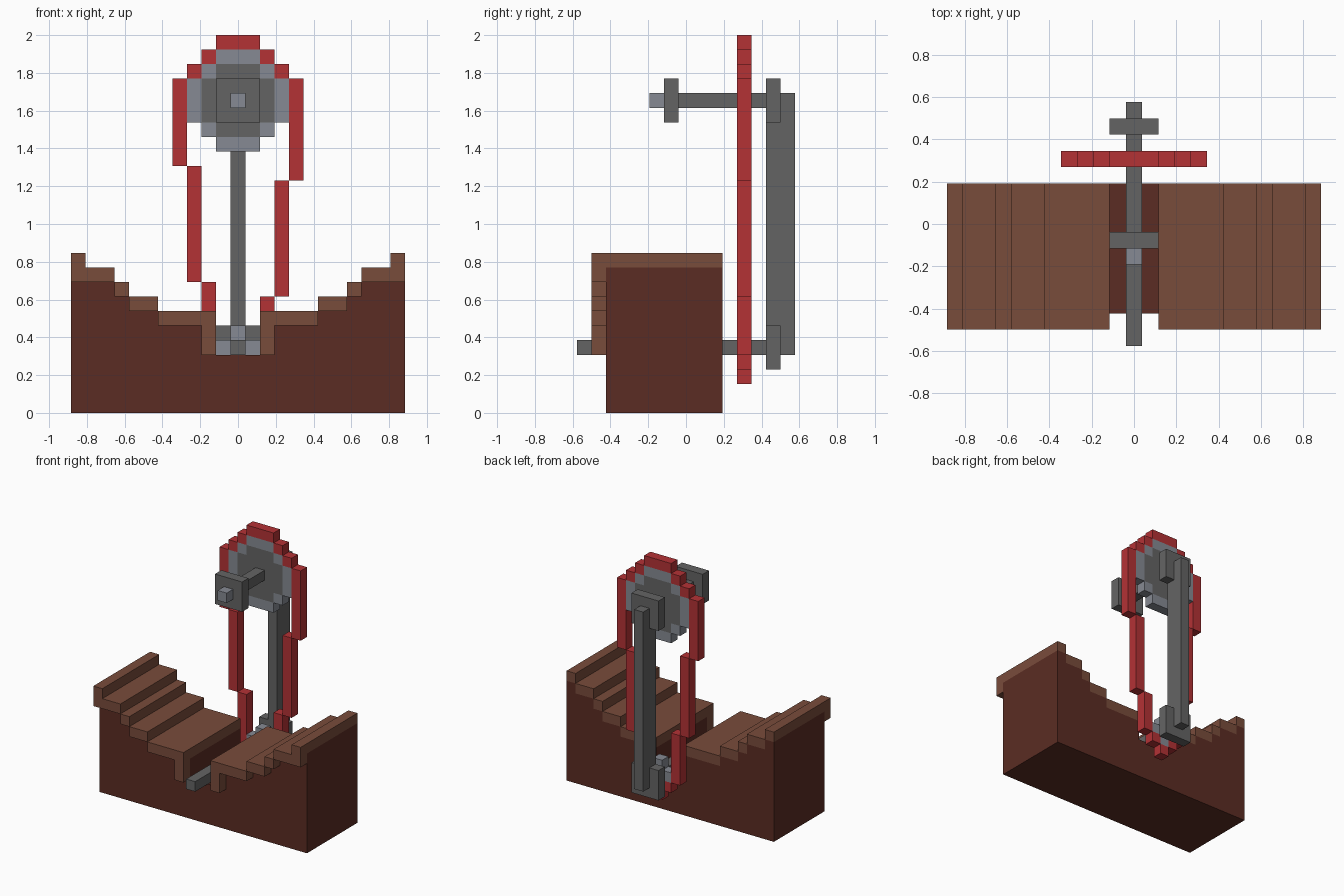
import bpy, bmesh
from mathutils import Vector

if "Cube" in bpy.data.objects:
    bpy.data.objects.remove(bpy.data.objects["Cube"])

U = 1 / 13  # edge of one block


def material(name, rgb):
    lin = [((c / 255 + 0.055) / 1.055) ** 2.4 for c in rgb] + [1]
    m = bpy.data.materials.new(name)
    m.use_nodes = True
    m.diffuse_color = lin
    m.node_tree.nodes["Principled BSDF"].inputs["Base Color"].default_value = lin
    return m


EARTH = material("dark_brown", (91, 44, 35))
PLANK = material("light_brown", (121, 76, 59))
IRON = material("dark_grey", (100, 100, 100))
STEEL = material("light_grey", (134, 138, 147))
RED = material("belt_red", (180, 50, 53))


def finish(name, bm, mat):
    bmesh.ops.recalc_face_normals(bm, faces=bm.faces)
    me = bpy.data.meshes.new(name)
    bm.to_mesh(me)
    bm.free()
    me.materials.append(mat)
    ob = bpy.data.objects.new(name, me)
    bpy.context.collection.objects.link(ob)
    return ob


def boxes(name, mat, items):
    """One object from boxes (x0, x1, y0, y1, z0, z1) in block units."""
    bm = bmesh.new()
    for x0, x1, y0, y1, z0, z1 in items:
        lo, hi = Vector((x0, y0, z0)) * U, Vector((x1, y1, z1)) * U
        vs = bmesh.ops.create_cube(bm, size=1)["verts"]
        for v in vs:
            v.co = Vector([(lo[i] + hi[i]) / 2 + v.co[i] * (hi[i] - lo[i]) for i in range(3)])
    return finish(name, bm, mat)


def both_sides(items):
    return items + [(-b, -a, *rest) for a, b, *rest in items]


# Stepped bank: (inner x, outer x, top z) of each tread on one side
STEPS = [(1.5, 5.5, 7), (5.5, 7.5, 8), (7.5, 8.5, 9), (8.5, 10.5, 10), (10.5, 11.5, 11)]
FRONT, FACE, BACK = -6.5, -5.5, 2.5

# Solid earth body: extruded stepped profile with a central channel
half = [(1.5, 4)]
for a, b, top in STEPS:
    half += [(a, top - 1), (b, top - 1)]
half.append((11.5, 0))
profile = half + [(-x, z) for x, z in reversed(half)]
bm = bmesh.new()
face = bm.faces.new([bm.verts.new((x * U, FACE * U, z * U)) for x, z in profile])
new = bmesh.ops.extrude_face_region(bm, geom=[face])["geom"]
bmesh.ops.translate(bm, vec=(0, (BACK - FACE) * U, 0),
                    verts=[g for g in new if isinstance(g, bmesh.types.BMVert)])
finish("earth_body", bm, EARTH)

# Treads overhanging the front, and the trim that drops below them
boxes("treads", PLANK, both_sides([(a, b, FRONT, BACK, t - 1, t) for a, b, t in STEPS]))
boxes("front_trim", PLANK, both_sides([(1.5, 2.5, FRONT, FACE, 4, 6),
                                       (10.5, 11.5, FRONT, FACE, 9, 10)]))

# Shafts, rear post and bearing plates
boxes("lower_shaft", IRON, [(-.5, .5, -7.5, 5.5, 4, 5)])
boxes("upper_shaft", IRON, [(-.5, .5, -.5, 5.5, 21, 22)])
boxes("shaft_tip", STEEL, [(-.5, .5, -2.5, -1.5, 21, 22)])
boxes("rear_post", IRON, [(-.5, .5, 5.5, 7.5, 4, 22)])
for name, y, z in (("front_plate", -1.5, 20), ("upper_rear_plate", 5.5, 20),
                   ("lower_rear_plate", 5.5, 3)):
    boxes(name, IRON, [(-1.5, 1.5, y, y + 1, z, z + 3)])

# Pulleys, in the plane of the belt
P = (3.5, 4.5)
boxes("lower_pulley", STEEL, both_sides([(.5, 1.5, *P, 4, 5)])
      + [(-.5, .5, *P, z, z + 1) for z in (3, 5)])
boxes("upper_pulley_core", IRON, [(-1.5, 1.5, *P, 19, 20), (-2.5, 2.5, *P, 20, 23),
                                  (-1.5, 1.5, *P, 23, 24)])
boxes("upper_pulley_rim", STEEL,
      both_sides([(1.5, 2.5, *P, 19, 20), (2.5, 3.5, *P, 20, 23), (1.5, 2.5, *P, 23, 24)])
      + [(-1.5, 1.5, *P, z, z + 1) for z in (18, 24)])

# Belt looping round both pulleys, its two runs joining at different heights
boxes("drive_belt", RED,
      both_sides([(.5, 1.5, *P, 3, 4), (2.5, 3.5, *P, 23, 24), (1.5, 2.5, *P, 24, 25)])
      + [(-.5, .5, *P, 2, 3), (-1.5, 1.5, *P, 25, 26),
         (-2.5, -1.5, *P, 4, 9), (-3.5, -2.5, *P, 9, 17), (-4.5, -3.5, *P, 17, 23),
         (1.5, 2.5, *P, 4, 8), (2.5, 3.5, *P, 8, 16), (3.5, 4.5, *P, 16, 23)])
